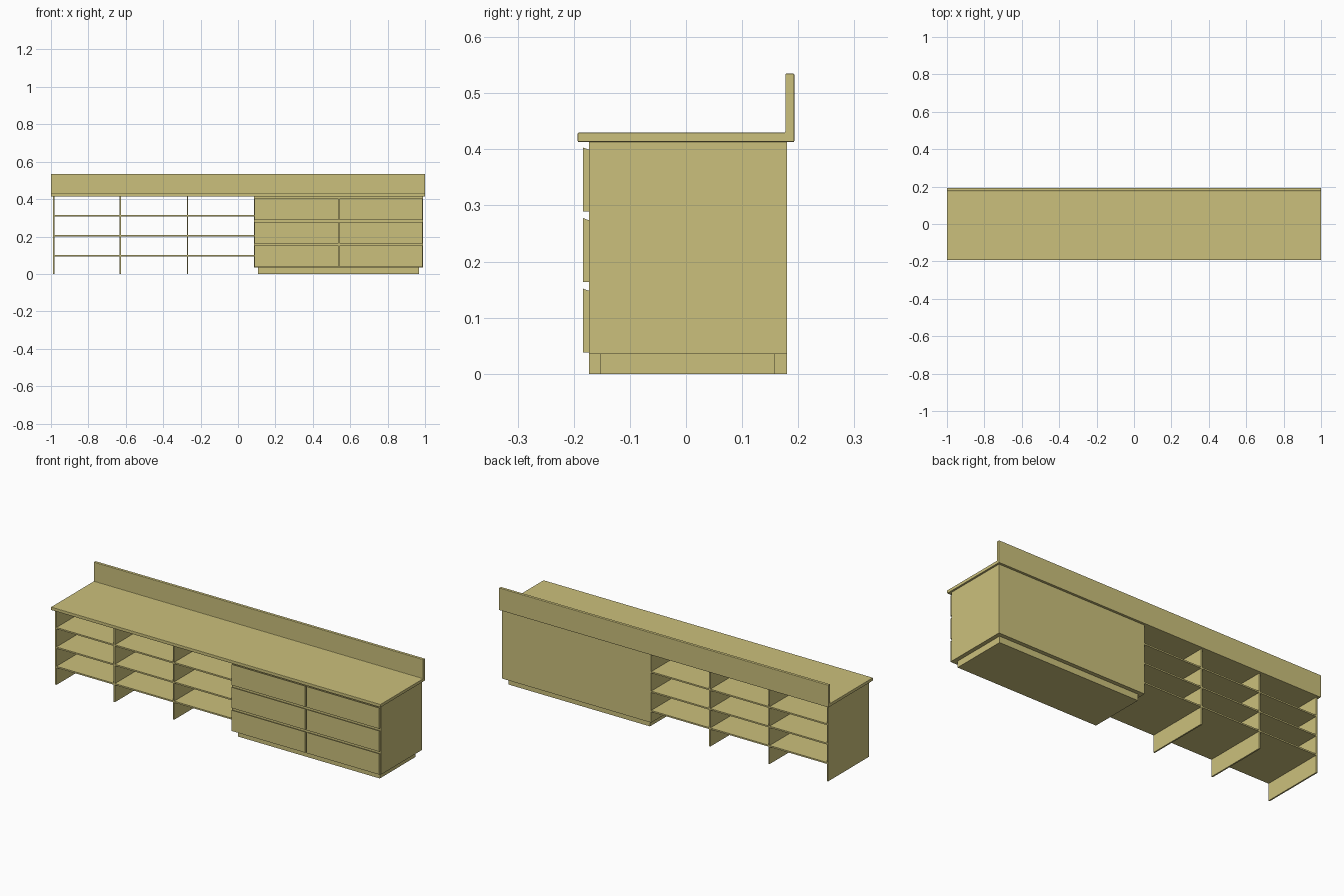
import bpy
import bmesh

cube = bpy.data.objects.get("Cube")
if cube:
    bpy.data.objects.remove(cube, do_unlink=True)

wood = bpy.data.materials.new("pale_olive_wood")
wood.use_nodes = True
COLOUR = (0.60, 0.53, 0.20, 1)
wood.diffuse_color = COLOUR
wood.node_tree.nodes["Principled BSDF"].inputs["Base Color"].default_value = COLOUR


def extrude_profile(name, profile, x0, x1, bevel=0.0):
    """Extrude a (y, z) outline along x."""
    bm = bmesh.new()
    face = bm.faces.new([bm.verts.new((x0, y, z)) for y, z in profile])
    moved = bmesh.ops.extrude_face_region(bm, geom=[face])["geom"]
    verts = [v for v in moved if isinstance(v, bmesh.types.BMVert)]
    bmesh.ops.translate(bm, verts=verts, vec=(x1 - x0, 0, 0))
    bmesh.ops.recalc_face_normals(bm, faces=bm.faces)
    mesh = bpy.data.meshes.new(name)
    bm.to_mesh(mesh)
    bm.free()
    mesh.materials.append(wood)
    obj = bpy.data.objects.new(name, mesh)
    bpy.context.collection.objects.link(obj)
    if bevel:
        mod = obj.modifiers.new("eased_edges", "BEVEL")
        mod.width = bevel
        mod.segments = 2
    return obj


def box(name, x, y, z):
    profile = [(y[0], z[0]), (y[1], z[0]), (y[1], z[1]), (y[0], z[1])]
    return extrude_profile(name, profile, x[0], x[1])


FRONT, BACK = -0.173, 0.180
TOP = 0.413
BOARD = 0.008
DEPTH = (FRONT, BACK)

# Worktop and upstand in one L-shaped section
extrude_profile("worktop_with_upstand",
                [(-0.193, TOP), (0.193, TOP), (0.193, 0.535),
                 (0.177, 0.535), (0.177, 0.43), (-0.193, 0.43)],
                -1.0, 1.0, bevel=0.002)

# Drawer cabinet on a recessed plinth
box("drawer_cabinet", (0.085, 0.99), DEPTH, (0.035, TOP))
box("plinth", (0.108, 0.968), (-0.153, 0.158), (0, 0.035))

# Drawer fronts, with the top edge sloping down to the back as a finger grip
for row in range(3):
    low = 0.038 + row * 0.1257
    high = low + 0.114
    for side, (x0, x1) in (("right", (0.089, 0.536)), ("left", (0.544, 0.986))):
        extrude_profile(f"drawer_front_{side}_{row + 1}",
                        [(-0.184, low), (FRONT, low),
                         (FRONT, high - 0.004), (-0.184, high)], x0, x1)

# Open shelving: upright panels with three shelves in each bay
uprights = [-0.985, -0.63, -0.27]
for i, x in enumerate(uprights):
    box(f"upright_panel_{i + 1}", (x - BOARD / 2, x + BOARD / 2), DEPTH, (0, TOP))

bay_ends = uprights[1:] + [0.085 + BOARD / 2]
for bay, (x0, x1) in enumerate(zip(uprights, bay_ends)):
    for level, z in enumerate((0.098, 0.204, 0.311)):
        box(f"shelf_{bay + 1}_{level + 1}", (x0 + BOARD / 2, x1 - BOARD / 2),
            DEPTH, (z - BOARD / 2, z + BOARD / 2))
